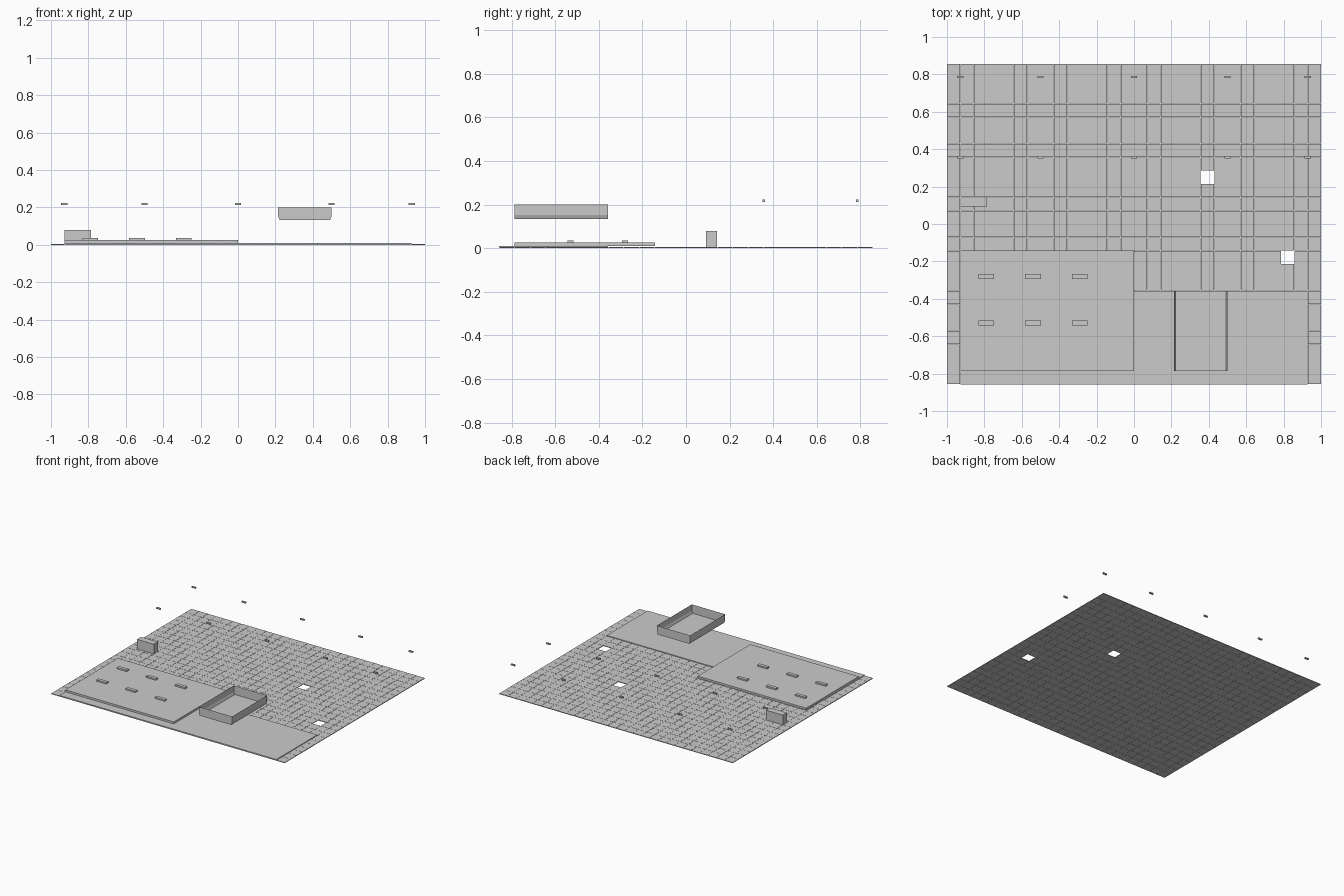
import bpy
import bmesh
from mathutils import Matrix, Vector

if "Cube" in bpy.data.objects:
    bpy.data.objects.remove(bpy.data.objects["Cube"], do_unlink=True)

GREY = (0.6, 0.6, 0.6, 1)
grey = bpy.data.materials.new("plain_grey")
grey.use_nodes = True
grey.diffuse_color = GREY
grey.node_tree.nodes["Principled BSDF"].inputs["Base Color"].default_value = GREY

TILE = 1 / 14          # side of one floor tile
COLS, ROWS = 28, 24
FLOOR_TOP = 0.005
PLATE_TOP = 0.01


def finish(name, bm):
    mesh = bpy.data.meshes.new(name)
    bm.to_mesh(mesh)
    bm.free()
    mesh.materials.append(grey)
    obj = bpy.data.objects.new(name, mesh)
    bpy.context.scene.collection.objects.link(obj)
    return obj


def add_box(bm, low, high):
    low, high = Vector(low), Vector(high)
    place = Matrix.Translation((low + high) / 2) @ Matrix.Diagonal((*(high - low), 1))
    return bmesh.ops.create_cube(bm, size=1, matrix=place)["verts"]


def box(name, low, high):
    bm = bmesh.new()
    add_box(bm, low, high)
    return finish(name, bm)


def grid_point(col, row, z):
    return ((col - COLS / 2) * TILE, (row - ROWS / 2) * TILE, z)


# Tiled floor with two open shafts
bm = bmesh.new()
gap = 0.01
for col in range(COLS):
    for row in range(ROWS):
        if (col, row) not in {(19, 15), (25, 9)}:
            add_box(bm, grid_point(col + gap, row + gap, 0),
                    grid_point(col + 1 - gap, row + 1 - gap, FLOOR_TOP))
finish("floor_tiles", bm)

# Flat plate along the front, raised platform on it, cabinet at the side
box("front_plate", grid_point(1, 0, FLOOR_TOP), grid_point(27, 7, PLATE_TOP))
box("platform", grid_point(1, 1, PLATE_TOP), grid_point(14, 10, 0.025))
box("cabinet", grid_point(1, 13.3, FLOOR_TOP), grid_point(3, 14, 0.08))

# Low blocks on the platform
for row, y in enumerate((-0.53, -0.28)):
    for col, x in enumerate((-0.79, -0.54, -0.29)):
        box(f"platform_block_{row}_{col}", (x - 0.042, y - 0.013, 0.025),
            (x + 0.042, y + 0.013, 0.036))

# Open hanging tray: straight upper walls, lower walls leaning in at the sides
bm = bmesh.new()
left, right, front, back = 3 * TILE, 7 * TILE, -11 * TILE, -5 * TILE
rings = []
for z, inset in ((0.133, 0.008), (0.153, 0), (0.2, 0)):
    rings.append([bm.verts.new((x, y, z)) for x, y in (
        (left + inset, front), (right - inset, front),
        (right - inset, back), (left + inset, back))])
bm.faces.new(reversed(rings[0]))
for lower, upper in zip(rings, rings[1:]):
    for i in range(4):
        j = (i + 1) % 4
        bm.faces.new((lower[i], lower[j], upper[j], upper[i]))
finish("hanging_tray", bm)

# Two rows of small ceiling lamps
for row, y in enumerate((5 * TILE, 11 * TILE)):
    for col, x in enumerate((-13, -7, 0, 7, 13)):
        x *= TILE
        box(f"ceiling_lamp_{row}_{col}", (x - 0.017, y - 0.006, 0.213),
            (x + 0.017, y + 0.006, 0.223))
